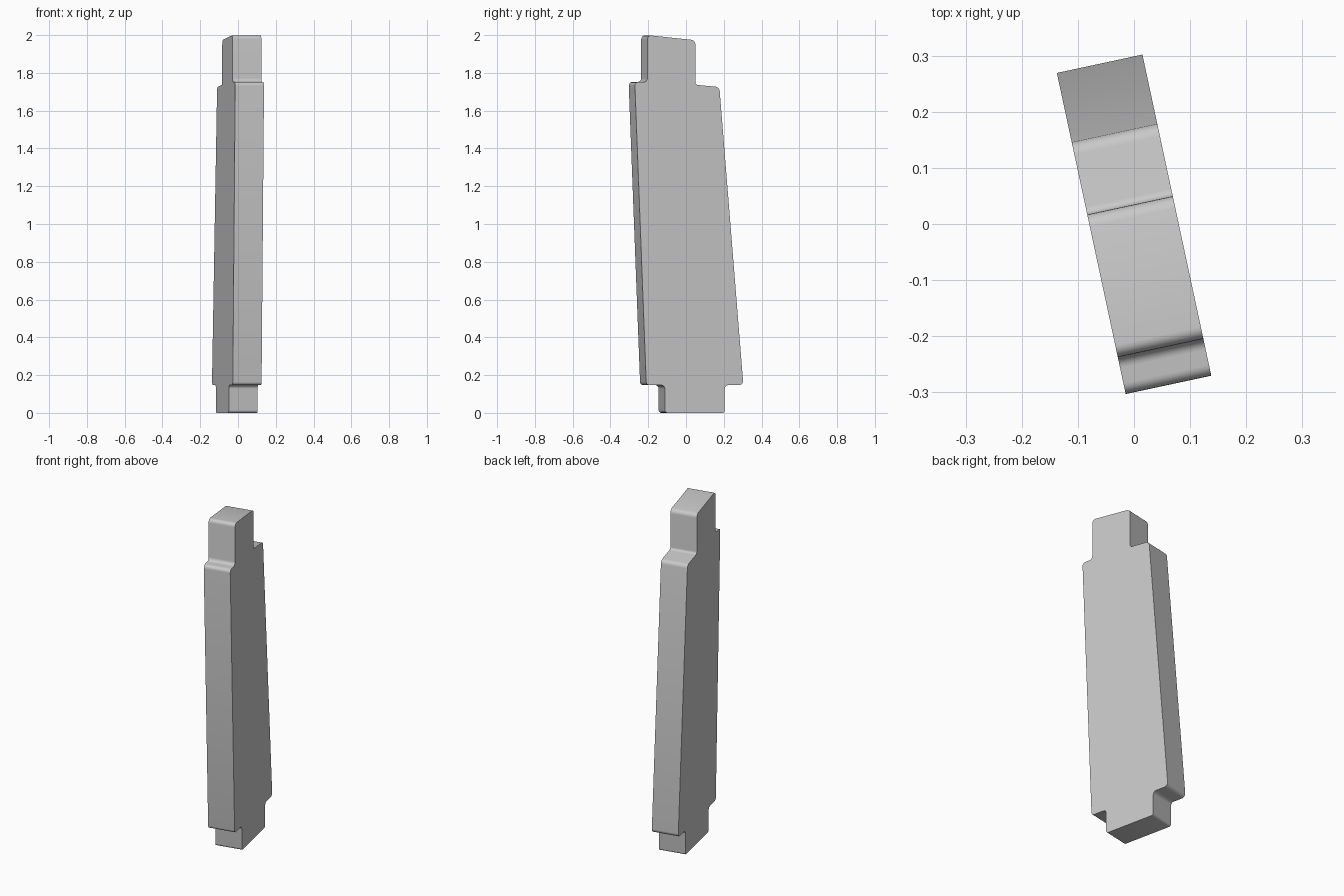
import bpy, bmesh, math
from mathutils import Matrix, Vector

cube = bpy.data.objects.get("Cube")
if cube:
    bpy.data.objects.remove(cube)

THICKNESS = 0.156
TURN = math.radians(12.1)

# Side outline (depth, height, corner radius): tapered plank with a tenon at each end
OUTLINE = [
    (-0.131, 0.0, 0.015), (0.193, 0.0, 0.012),
    (0.193, 0.147, 0.02), (0.294, 0.147, 0.022),
    (0.164, 1.725, 0.025), (0.034, 1.737, 0.015),
    (0.034, 1.973, 0.025), (-0.226, 2.0, 0.02),
    (-0.226, 1.752, 0.02), (-0.294, 1.752, 0.02),
    (-0.2315, 0.147, 0.018), (-0.131, 0.147, 0.02),
]


def fillet(points, steps=5):
    """Round every corner of a closed outline with a circular arc."""
    result = []
    for i, (y, z, radius) in enumerate(points):
        corner = Vector((y, z))
        before = (Vector(points[i - 1][:2]) - corner).normalized()
        after = (Vector(points[(i + 1) % len(points)][:2]) - corner).normalized()
        half = before.angle(after) / 2
        centre = corner + (before + after).normalized() * radius / math.sin(half)
        start = (corner + before * radius / math.tan(half) - centre).normalized()
        end = (corner + after * radius / math.tan(half) - centre).normalized()
        for s in range(steps + 1):
            result.append(centre + start.slerp(end, s / steps) * radius)
    return result


# Extrude the rounded outline across the thickness, then turn it about the upright axis
bm = bmesh.new()
face = bm.faces.new([bm.verts.new((-THICKNESS / 2, p.x, p.y)) for p in fillet(OUTLINE)])
extruded = bmesh.ops.extrude_face_region(bm, geom=[face], use_keep_orig=True)
moved = [v for v in extruded["geom"] if isinstance(v, bmesh.types.BMVert)]
bmesh.ops.translate(bm, verts=moved, vec=(THICKNESS, 0, 0))
bmesh.ops.recalc_face_normals(bm, faces=bm.faces)
bmesh.ops.transform(bm, matrix=Matrix.Rotation(TURN, 4, "Z"), verts=bm.verts)
mesh = bpy.data.meshes.new("tenoned_plank")
bm.to_mesh(mesh)
bm.free()

plank = bpy.data.objects.new("tenoned_plank", mesh)
bpy.context.collection.objects.link(plank)

# Plain grey finish
grey = bpy.data.materials.new("plain_grey")
grey.use_nodes = True
colour = (0.58, 0.58, 0.58, 1)
grey.diffuse_color = colour
grey.node_tree.nodes["Principled BSDF"].inputs["Base Color"].default_value = colour
mesh.materials.append(grey)

# Smooth rounded corners, crisp side edges
bpy.ops.object.select_all(action="DESELECT")
plank.select_set(True)
bpy.context.view_layer.objects.active = plank
bpy.ops.object.shade_smooth_by_angle(angle=math.radians(30))
